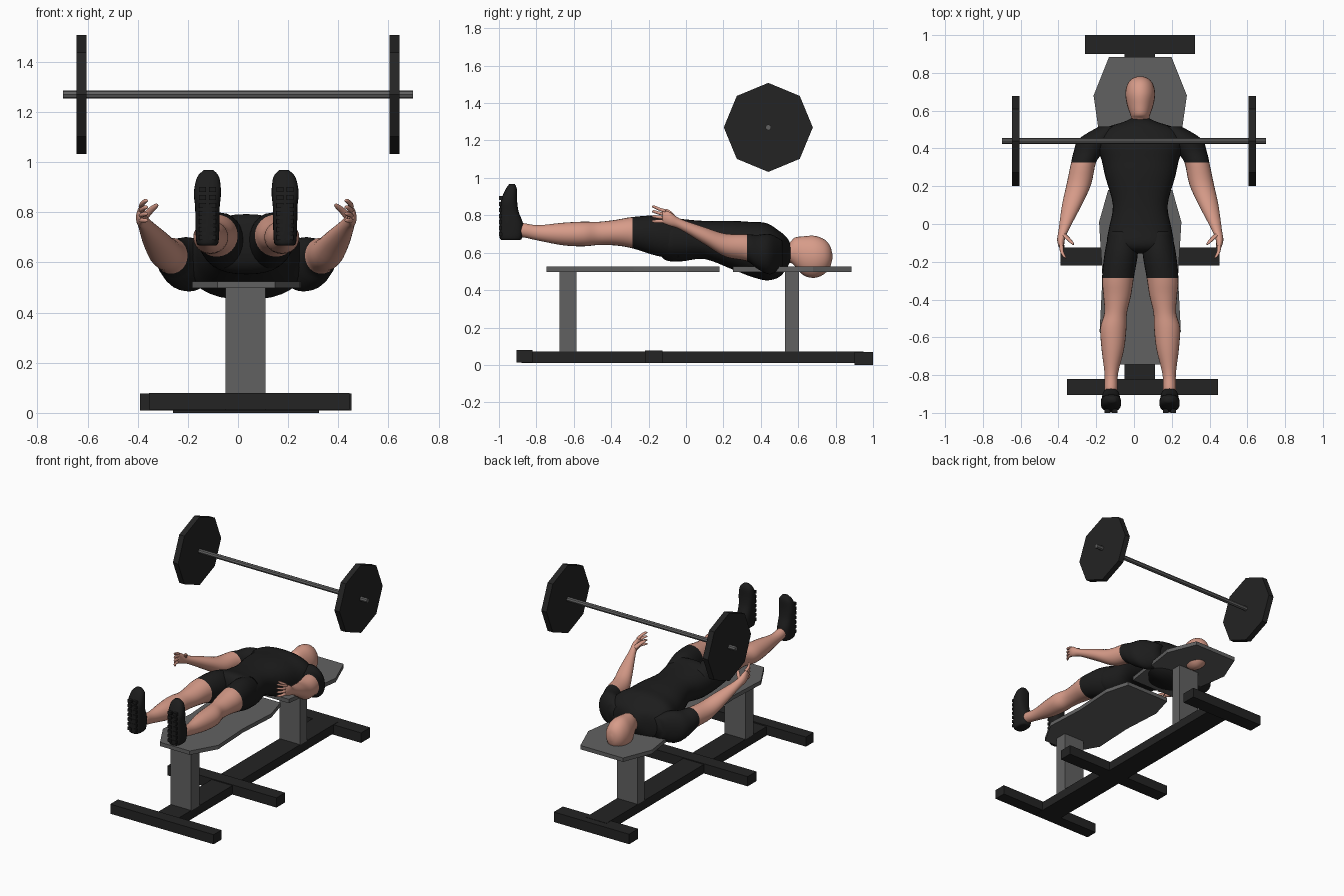
import bpy, bmesh, math
from mathutils import Vector

default_cube = bpy.data.objects.get("Cube")
if default_cube:
    bpy.data.objects.remove(default_cube, do_unlink=True)

CX = 0.033  # centre line of the bench and the person


def make_material(name, colour):
    mat = bpy.data.materials.new(name)
    mat.use_nodes = True
    rgba = (*colour, 1)
    mat.diffuse_color = rgba
    mat.node_tree.nodes["Principled BSDF"].inputs["Base Color"].default_value = rgba
    return mat


SKIN = make_material("skin", (0.68, 0.33, 0.25))
CLOTH = make_material("black cloth", (0.012, 0.012, 0.012))
FRAME = make_material("frame black", (0.017, 0.017, 0.017))
GREY = make_material("pad grey", (0.12, 0.12, 0.12))


def finish(bm, name, materials):
    bmesh.ops.recalc_face_normals(bm, faces=bm.faces)
    mesh = bpy.data.meshes.new(name)
    bm.to_mesh(mesh)
    bm.free()
    for mat in materials:
        mesh.materials.append(mat)
    obj = bpy.data.objects.new(name, mesh)
    bpy.context.collection.objects.link(obj)
    return obj


def box(name, low, high, mat):
    bm = bmesh.new()
    bmesh.ops.create_cube(bm, size=1)
    low, high = Vector(low), Vector(high)
    for v in bm.verts:
        v.co = (low + high) / 2 + v.co * (high - low)
    return finish(bm, name, [mat])


def board(name, outline, bottom, top):
    """Flat pad from (half width, y) pairs, mirrored across the centre line."""
    points = [(CX + w, y) for w, y in outline] + [(CX - w, y) for w, y in reversed(outline)]
    bm = bmesh.new()
    face = bm.faces.new([bm.verts.new((x, y, bottom)) for x, y in points])
    raised = bmesh.ops.extrude_face_region(bm, geom=[face])["geom"]
    moved = [g for g in raised if isinstance(g, bmesh.types.BMVert)]
    bmesh.ops.translate(bm, verts=moved, vec=(0, 0, top - bottom))
    return finish(bm, name, [GREY])


def cylinder(name, x, length, radius, sides, mat):
    """Cylinder along x on the barbell axis, with a corner pointing up."""
    bm = bmesh.new()
    bmesh.ops.create_cone(bm, cap_ends=True, segments=sides, radius1=radius,
                          radius2=radius, depth=length)
    for v in bm.verts:
        v.co = (x + v.co.z, 0.44 + v.co.x, 1.27 + v.co.y)
    return finish(bm, name, [mat])


def smooth_rows(rows, steps):
    """Catmull-Rom interpolation between the key sections."""
    rows = [Vector(r) for r in rows]
    last = len(rows) - 1
    result = []
    for i in range(last):
        a, b, c, d = (rows[min(max(i + k, 0), last)] for k in (-1, 0, 1, 2))
        for s in range(steps):
            t = s / steps
            result.append(b + t / 2 * ((c - a) + t * ((2 * a - 5 * b + 4 * c - d)
                                                      + t * (3 * (b - c) + d - a))))
    return result + [rows[last]]


def loft(name, rows, materials, side=1, hem=None, upright=False, square=1, sides=24, steps=4):
    """Skin oval sections (offset, y, z, half width, half depth).
    Sections face along y, or along z when upright; past the hem the
    second material is used."""
    bm = bmesh.new()
    rings = []
    for dx, y, z, wide, deep in smooth_rows(rows, steps):
        ring = []
        for k in range(sides):
            angle = math.tau * k / sides
            c, s = math.cos(angle), math.sin(angle)
            u = wide * math.copysign(abs(c) ** square, c)
            v = deep * math.copysign(abs(s) ** square, s)
            x = CX + side * (dx + u)
            ring.append(bm.verts.new((x, y + v, z) if upright else (x, y, z + v)))
        rings.append(ring)
    for i in range(len(rings) - 1):
        for k in range(sides):
            n = (k + 1) % sides
            face = bm.faces.new((rings[i][k], rings[i][n], rings[i + 1][n], rings[i + 1][k]))
            face.smooth = True
            face.material_index = int(hem is not None and i >= hem * steps)
    for ring, index in ((rings[0], 0), (rings[-1], len(materials) - 1)):
        face = bm.faces.new(ring)
        face.smooth = True
        face.material_index = index
    return finish(bm, name, materials)


# Bench frame: spine beam, three cross feet and two posts
box("base_beam", (-0.05, -0.88, 0.01), (0.11, 0.95, 0.072), FRAME)
box("front_foot_bar", (-0.355, -0.905, 0.013), (0.445, -0.82, 0.08), FRAME)
box("middle_foot_bar", (-0.39, -0.22, 0.01), (0.452, -0.125, 0.078), FRAME)
box("back_foot_bar", (-0.26, 0.9, 0), (0.323, 1, 0.07), FRAME)
box("front_post", (-0.05, -0.675, 0.07), (0.11, -0.585, 0.5), GREY)
box("back_post", (-0.05, 0.53, 0.07), (0.11, 0.605, 0.5), GREY)

# Bench pads
board("seat_pad", [(0.115, -0.745), (0.215, -0.57), (0.2, -0.28), (0.218, 0.01),
                   (0.17, 0.18)], 0.498, 0.525)
board("back_pad", [(0.185, 0.25), (0.247, 0.68), (0.165, 0.885)], 0.498, 0.525)

# Barbell
cylinder("bar", 0, 1.395, 0.016, 8, GREY)
for side, label in ((-1, "right"), (1, "left")):
    cylinder(label + "_weight_plate", side * 0.625, 0.04, 0.238, 8, FRAME)

# Torso from the collar down to the crotch
loft("torso", [
    (0, 0.56, 0.6, 0.045, 0.04),
    (0, 0.54, 0.6, 0.09, 0.08),
    (0, 0.5, 0.593, 0.2, 0.122),
    (0, 0.43, 0.605, 0.235, 0.153),
    (0, 0.34, 0.62, 0.205, 0.145),
    (0, 0.25, 0.64, 0.185, 0.13),
    (0, 0.1, 0.668, 0.145, 0.102),
    (0, -0.02, 0.667, 0.165, 0.113),
    (0, -0.1, 0.675, 0.175, 0.118),
    (0, -0.14, 0.68, 0.13, 0.09),
    (0, -0.155, 0.68, 0.05, 0.04)], [CLOTH], square=0.85, sides=32)

# Neck and head, face upward
loft("head", [
    (0, 0.5, 0.58, 0.05, 0.05),
    (0, 0.555, 0.6, 0.048, 0.055),
    (0, 0.58, 0.605, 0.053, 0.075),
    (0, 0.63, 0.583, 0.07, 0.105),
    (0, 0.69, 0.578, 0.079, 0.112),
    (0, 0.74, 0.579, 0.068, 0.092),
    (0, 0.77, 0.58, 0.043, 0.057),
    (0, 0.782, 0.58, 0.01, 0.015)], [SKIN])

for side, label in ((-1, "right"), (1, "left")):
    # Leg with shorts down to the hem
    loft(label + "_leg", [
        (0.09, -0.04, 0.67, 0.075, 0.1),
        (0.1, -0.15, 0.69, 0.088, 0.108),
        (0.118, -0.285, 0.707, 0.084, 0.084),
        (0.122, -0.38, 0.707, 0.073, 0.068),
        (0.13, -0.47, 0.703, 0.06, 0.062),
        (0.142, -0.55, 0.7, 0.069, 0.066),
        (0.145, -0.66, 0.7, 0.06, 0.06),
        (0.153, -0.79, 0.706, 0.036, 0.041),
        (0.155, -0.87, 0.72, 0.034, 0.038),
        (0.155, -0.92, 0.72, 0.03, 0.035)], [CLOTH, SKIN], side, hem=2)

    # Shoe standing on its heel, toes up
    loft(label + "_shoe", [
        (0.155, -0.938, 0.667, 0.03, 0.045),
        (0.155, -0.936, 0.68, 0.044, 0.06),
        (0.155, -0.934, 0.75, 0.048, 0.064),
        (0.155, -0.945, 0.82, 0.049, 0.05),
        (0.155, -0.946, 0.88, 0.054, 0.043),
        (0.152, -0.934, 0.94, 0.044, 0.03),
        (0.15, -0.93, 0.968, 0.02, 0.014)], [CLOTH], side, upright=True, square=0.75)
    for row in range(7):
        for column in (-1, 1):
            x, z = CX + side * 0.155 + column * 0.02, 0.69 + row * 0.032
            box(f"{label}_sole_tread", (x - 0.014, -1, z), (x + 0.014, -0.98, z + 0.02), CLOTH)

    # Arm with a short sleeve, ending in the palm
    loft(label + "_arm", [
        (0.17, 0.515, 0.595, 0.05, 0.07),
        (0.228, 0.45, 0.592, 0.097, 0.108),
        (0.273, 0.38, 0.605, 0.08, 0.09),
        (0.3, 0.325, 0.627, 0.066, 0.072),
        (0.325, 0.21, 0.64, 0.065, 0.062),
        (0.362, 0.1, 0.69, 0.052, 0.046),
        (0.405, -0.03, 0.752, 0.027, 0.029),
        (0.42, -0.085, 0.78, 0.02, 0.037),
        (0.416, -0.125, 0.793, 0.014, 0.035)], [CLOTH, SKIN], side, hem=3)

    # Slightly curled fingers and a thumb
    for finger in range(4):
        z = 0.768 + finger * 0.018
        lift = 0.008 * finger
        loft(f"{label}_finger", [
            (0.418, -0.11, z, 0.011, 0.01),
            (0.415, -0.145, z + lift / 2, 0.01, 0.009),
            (0.402, -0.172, z + lift, 0.008, 0.008),
            (0.394, -0.182, z + lift, 0.003, 0.003)], [SKIN], side, sides=10)
    loft(label + "_thumb", [
        (0.41, -0.05, 0.775, 0.014, 0.014),
        (0.385, -0.075, 0.805, 0.014, 0.012),
        (0.362, -0.1, 0.825, 0.01, 0.009),
        (0.355, -0.11, 0.83, 0.003, 0.003)], [SKIN], side, sides=10)
